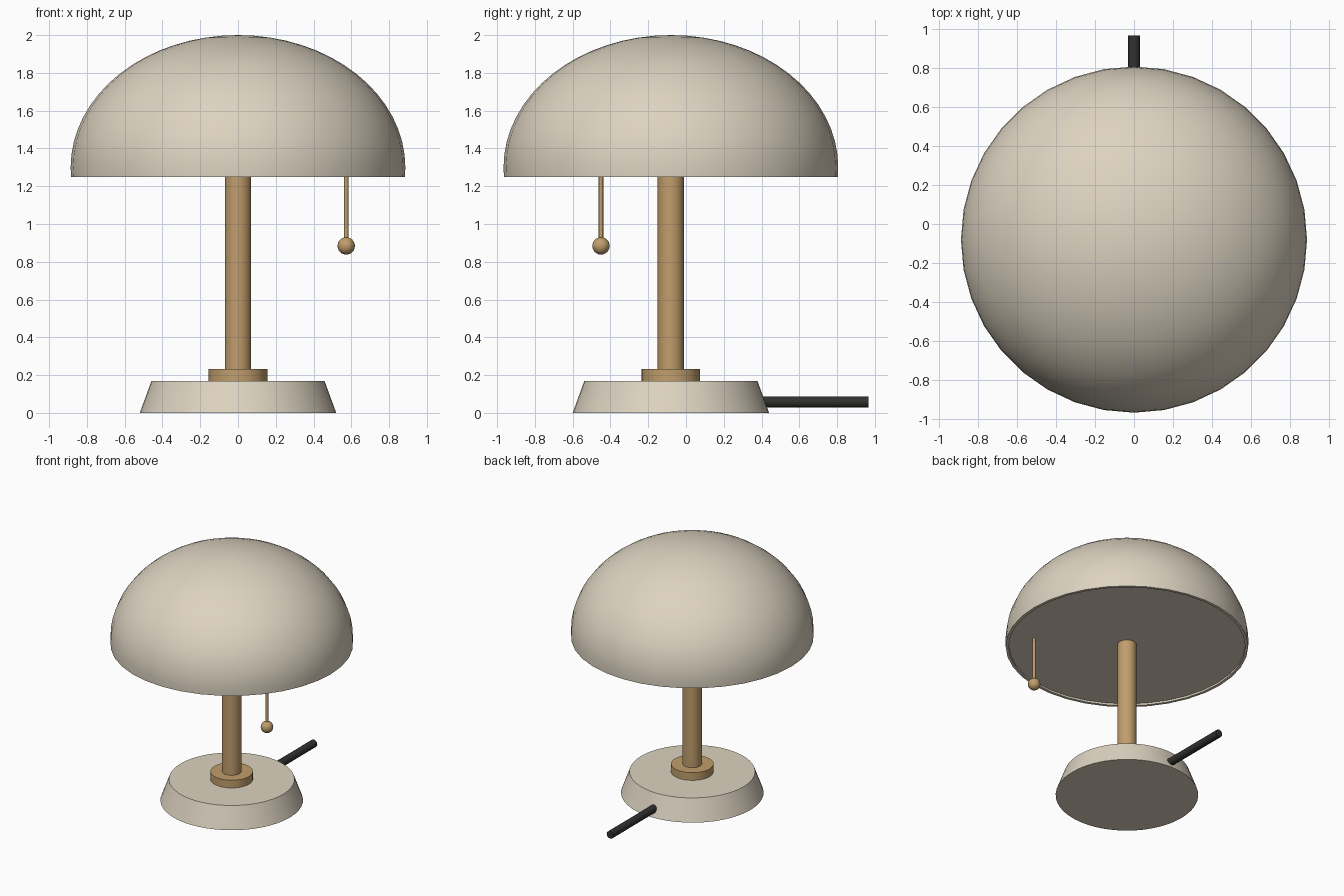
import bpy, bmesh, math
from mathutils import Matrix

if "Cube" in bpy.data.objects:
    bpy.data.objects.remove(bpy.data.objects["Cube"])

CY = -0.08  # lamp axis offset, the cord reaches out behind


def material(name, rgb):
    m = bpy.data.materials.new(name)
    m.diffuse_color = (*rgb, 1.0)
    m.use_nodes = True
    m.node_tree.nodes["Principled BSDF"].inputs["Base Color"].default_value = m.diffuse_color
    return m


CREAM = material("cream enamel", (0.72, 0.65, 0.53))
BRASS = material("brass", (0.53, 0.34, 0.15))
BLACK = material("black rubber", (0.03, 0.03, 0.027))


def finish(name, bm, mat, location):
    bmesh.ops.recalc_face_normals(bm, faces=bm.faces)
    mesh = bpy.data.meshes.new(name)
    bm.to_mesh(mesh)
    bm.free()
    mesh.materials.append(mat)
    obj = bpy.data.objects.new(name, mesh)
    obj.location = location
    bpy.context.collection.objects.link(obj)
    bpy.ops.object.select_all(action='DESELECT')
    obj.select_set(True)
    bpy.context.view_layer.objects.active = obj
    bpy.ops.object.shade_smooth_by_angle(angle=math.radians(35))
    return obj


def lathe(name, profile, mat, location, sides=32, turn=None):
    """Revolve (radius, height) points that start and end on the axis."""
    bm = bmesh.new()
    verts = [bm.verts.new((r, 0, z)) for r, z in profile]
    edges = [bm.edges.new(pair) for pair in zip(verts, verts[1:])]
    bmesh.ops.spin(bm, geom=verts + edges, cent=(0, 0, 0), axis=(0, 0, 1),
                   angle=2 * math.pi, steps=sides, use_duplicate=False)
    bmesh.ops.remove_doubles(bm, verts=bm.verts, dist=0.0005)
    if turn:
        bm.transform(turn)
    return finish(name, bm, mat, location)


def rod(name, r0, r1, z0, z1, mat, x=0, y=CY, sides=32):
    return lathe(name, [(0, z0), (r0, z0), (r1, z1), (0, z1)], mat, (x, y, 0), sides)


# Base, collar and post
rod("base", 0.52, 0.458, 0, 0.17, CREAM, sides=48)
rod("collar", 0.155, 0.155, 0.168, 0.232, BRASS)
rod("post", 0.07, 0.07, 0.22, 1.27, BRASS)

# Domed shade with a thin rim and a slightly recessed underside
R, EQUATOR, RISE = 0.886, 1.30, 0.70
shade = [(0, 1.265), (0.862, 1.265), (0.862, 1.25), (R - 0.002, 1.25)]
for i in range(17):
    a = math.pi / 2 * i / 16
    shade.append((R * math.cos(a) if i < 16 else 0, EQUATOR + RISE * math.sin(a)))
lathe("shade", shade, CREAM, (0, CY, 0), sides=36)

# Pull chain with a ball end
CHAIN = (0.573, -0.45)
rod("pull_chain", 0.012, 0.012, 0.9, 1.27, BRASS, *CHAIN, sides=12)
bm = bmesh.new()
bmesh.ops.create_uvsphere(bm, u_segments=20, v_segments=12, radius=0.046)
finish("pull_ball", bm, BRASS, (*CHAIN, 0.884))

# Power cord leaving the back of the base
lathe("power_cord", [(0, 0), (0.03, 0), (0.03, 0.61), (0, 0.61)], BLACK,
      (0, 0.355, 0.058), sides=16, turn=Matrix.Rotation(-math.pi / 2, 4, 'X'))
